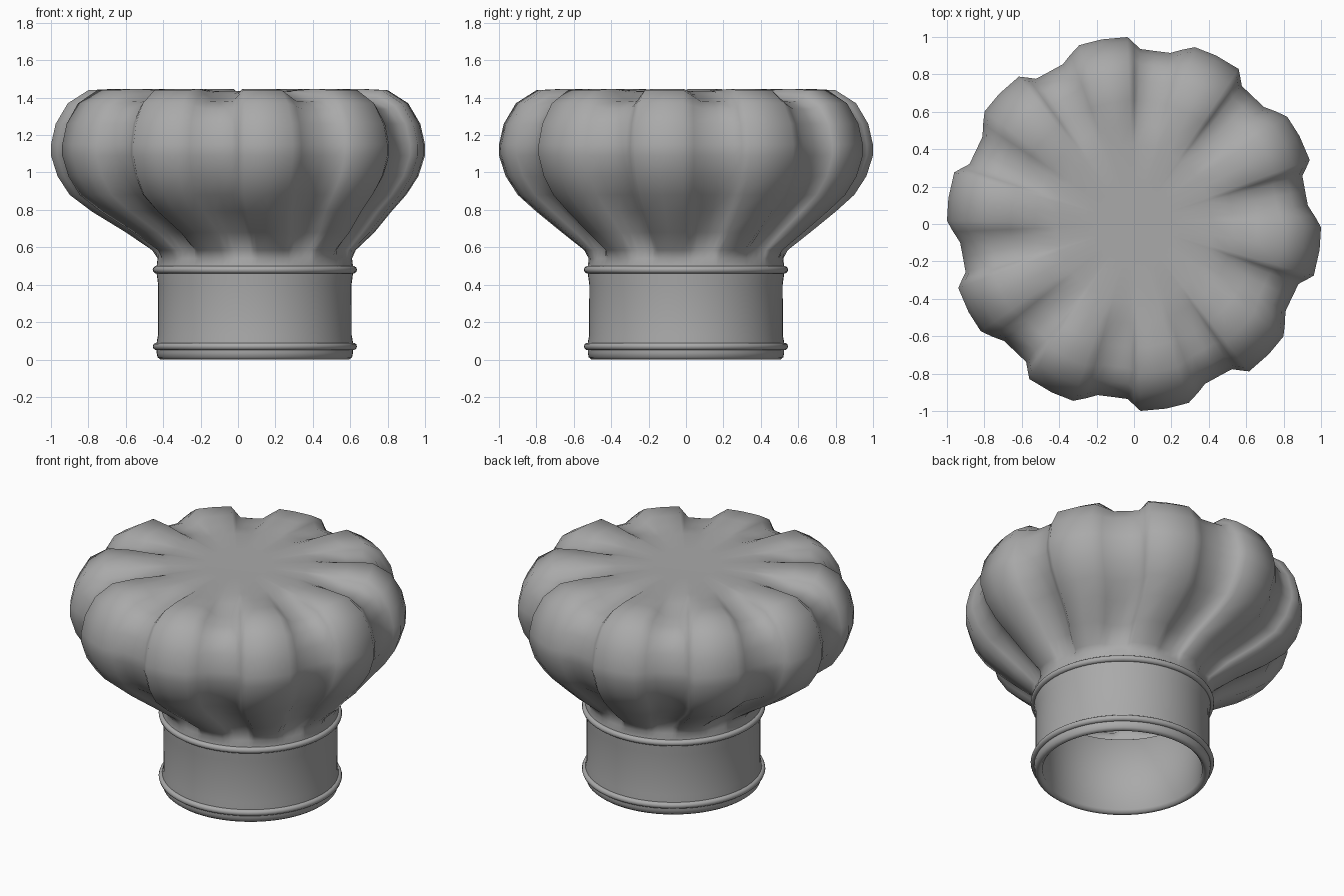
import bpy, bmesh, math

cube = bpy.data.objects.get("Cube")
if cube:
    bpy.data.objects.remove(cube, do_unlink=True)

mat = bpy.data.materials.new("grey cloth")
mat.use_nodes = True
GREY = (0.4, 0.4, 0.4, 1)
mat.diffuse_color = GREY
mat.node_tree.nodes["Principled BSDF"].inputs["Base Color"].default_value = GREY


def loft(name, rings, cap=False, closed=False, sharp=60):
    """Skin a list of rings of points."""
    bm = bmesh.new()
    loops = [[bm.verts.new(p) for p in ring] for ring in rings]
    pairs = list(zip(loops, loops[1:]))
    if closed:
        pairs.append((loops[-1], loops[0]))
    n = len(loops[0])
    for a, b in pairs:
        for i in range(n):
            j = (i + 1) % n
            bm.faces.new((a[i], a[j], b[j], b[i]))
    if cap:
        bm.faces.new(loops[-1])
    bmesh.ops.recalc_face_normals(bm, faces=bm.faces)
    me = bpy.data.meshes.new(name)
    bm.to_mesh(me)
    bm.free()
    me.materials.append(mat)
    ob = bpy.data.objects.new(name, me)
    bpy.context.collection.objects.link(ob)
    bpy.ops.object.select_all(action="DESELECT")
    ob.select_set(True)
    bpy.context.view_layer.objects.active = ob
    bpy.ops.object.shade_smooth_by_angle(angle=math.radians(sharp))
    return ob


BAND_X = 0.09  # the headband sits off centre under the puff


def lathe(name, profile, closed=True, n=64):
    rings = [[(BAND_X + r * math.cos(math.tau * i / n), r * math.sin(math.tau * i / n), z)
              for i in range(n)] for r, z in profile]
    return loft(name, rings, closed=closed)


# Headband: hollow wall, flared slightly at both ends
lathe("headband", [(0.475, 0.02), (0.49, 0.003), (0.505, 0), (0.52, 0.012), (0.525, 0.035),
                   (0.525, 0.09), (0.518, 0.13), (0.517, 0.4), (0.525, 0.46), (0.525, 0.5),
                   (0.5, 0.515), (0.475, 0.5)])

# Piping around the top and bottom of the headband
for name, z in (("lower_piping", 0.07), ("upper_piping", 0.48)):
    circle = [math.tau * k / 10 for k in range(10)]
    lathe(name, [(0.526 + 0.02 * math.cos(a), z + 0.02 * math.sin(a)) for a in circle])

# Pleated puff: (radius, height, groove inset, groove drop, x offset)
PUFF = [
    (0.525, 0.50, 0, 0, 0.09), (0.52, 0.54, 0, 0, 0.09), (0.545, 0.585, 0.03, 0, 0.085),
    (0.665, 0.68, 0.07, 0, 0.065), (0.80, 0.79, 0.08, 0, 0.02), (0.90, 0.88, 0.075, 0, 0),
    (0.965, 0.98, 0.07, 0, 0), (1.0, 1.09, 0.065, 0, 0), (1.0, 1.15, 0.065, 0, 0),
    (0.975, 1.26, 0.065, 0, 0), (0.91, 1.37, 0.055, 0.03, 0), (0.80, 1.44, 0.03, 0.06, 0),
    (0.66, 1.447, 0, 0.055, 0), (0.53, 1.44, 0, 0.02, 0), (0.42, 1.435, 0, 0, 0),
    (0.2, 1.432, 0, 0, 0)]
# One pleat: angle from the ridge centre and groove weight
PLEAT = [(-8, 0), (0, -0.03), (7, 0), (10.5, 0.5), (14, 1), (19, 1.05), (24, 0.98), (26, 0.5)]
PLEATS = 10
spokes = [(math.radians(28 + 360 / PLEATS * k + a), w) for k in range(PLEATS) for a, w in PLEAT]
rings = []
for r, z, inset, drop, cx in PUFF:
    rings.append([(cx + (r - inset * w) * math.cos(a), (r - inset * w) * math.sin(a),
                   z - drop * max(w, 0)) for a, w in spokes])
loft("pleated_puff", rings, cap=True, sharp=80)
